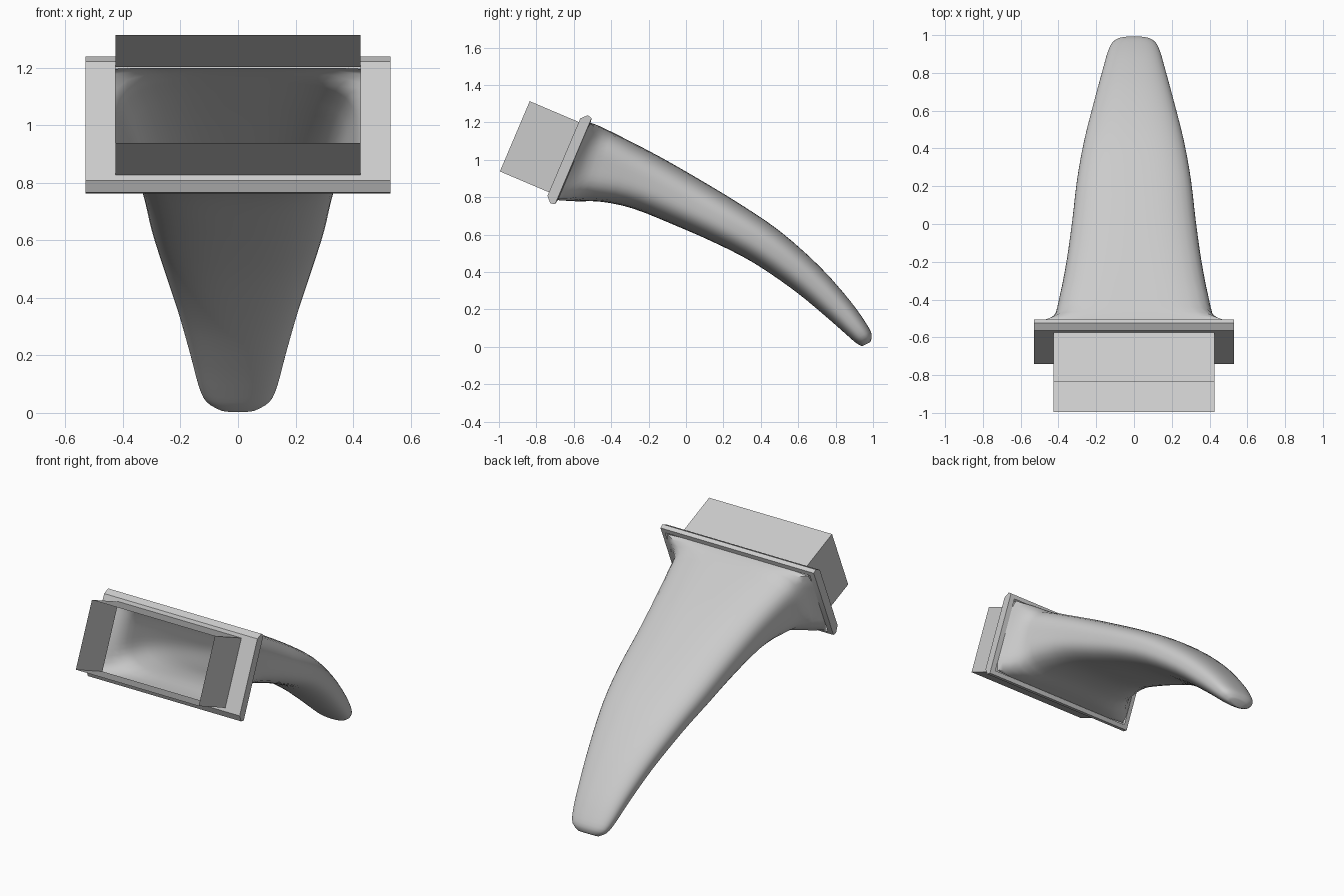
import bpy, bmesh, math
from mathutils import Vector

if "Cube" in bpy.data.objects:
    bpy.data.objects.remove(bpy.data.objects["Cube"])

TILT = math.radians(23)
AXIS = Vector((0, math.cos(TILT), -math.sin(TILT)))
UP = Vector((0, math.sin(TILT), math.cos(TILT)))
BASE = Vector((0, -0.653, 1.014))      # centre of the flange's front plane


def loft(name, rings, cap_end=False, angle=30):
    bm = bmesh.new()
    loops = [[bm.verts.new(p) for p in ring] for ring in rings]
    n = len(loops[0])
    for a, b in zip(loops, loops[1:]):
        for i in range(n):
            j = (i + 1) % n
            bm.faces.new((a[i], a[j], b[j], b[i]))
    if cap_end:
        bm.faces.new(loops[-1])
    bmesh.ops.recalc_face_normals(bm, faces=bm.faces[:])
    mesh = bpy.data.meshes.new(name)
    bm.to_mesh(mesh)
    bm.free()
    obj = bpy.data.objects.new(name, mesh)
    bpy.context.collection.objects.link(obj)
    bpy.ops.object.select_all(action='DESELECT')
    obj.select_set(True)
    bpy.context.view_layer.objects.active = obj
    bpy.ops.object.shade_smooth_by_angle(angle=math.radians(angle))
    return obj


def rect(s, w, h):
    c = BASE + AXIS * s
    return [c + Vector((x * w, 0, 0)) + UP * (z * h)
            for x, z in ((-1, -1), (1, -1), (1, 1), (-1, 1))]


def section(ty, tz, by, bz, w, n, count=48):
    # rounded cross-section between a top and a bottom point
    top, bot = Vector((0, ty, tz)), Vector((0, by, bz))
    mid, half = (top + bot) / 2, (top - bot) / 2
    pts = []
    for i in range(count):
        a = 2 * math.pi * i / count
        c, s = math.cos(a), math.sin(a)
        r = (abs(c) ** n + abs(s) ** n) ** (-1 / n)
        pts.append(mid + Vector((w * r * c, 0, 0)) + half * (r * s))
    return pts


def spline(keys, steps):
    out = []
    for i in range(len(keys) - 1):
        p0, p1 = keys[max(i - 1, 0)], keys[i]
        p2, p3 = keys[i + 1], keys[min(i + 2, len(keys) - 1)]
        for k in range(steps):
            t = k / steps
            out.append([0.5 * (2 * b + (c - a) * t + (2 * a - 5 * b + 4 * c - d) * t * t
                               + (3 * b - a - 3 * c + d) * t ** 3)
                        for a, b, c, d in zip(p0, p1, p2, p3)])
    return out + [keys[-1]]


# open sheet socket
loft("socket", [rect(-0.285, 0.425, 0.204), rect(0, 0.425, 0.204)])

# flange around the socket
loft("flange", [rect(0, 0.425, 0.204), rect(0, 0.53, 0.225), rect(0.03, 0.53, 0.256),
                rect(0.055, 0.53, 0.25), rect(0.06, 0.50, 0.225)])

# curved hollow tooth: top y, z, bottom y, z, half width, squareness
KEYS = [
    (-0.510, 1.198, -0.686, 0.784, 0.50, 24),
    (-0.463, 1.180, -0.590, 0.778, 0.430, 6),
    (-0.350, 1.125, -0.450, 0.775, 0.395, 3.8),
    (-0.140, 1.016, -0.280, 0.738, 0.358, 3.1),
    (0.080, 0.890, -0.060, 0.650, 0.327, 2.8),
    (0.286, 0.765, 0.150, 0.558, 0.303, 2.7),
    (0.500, 0.620, 0.360, 0.450, 0.265, 2.6),
    (0.714, 0.430, 0.580, 0.300, 0.210, 2.5),
    (0.874, 0.250, 0.750, 0.160, 0.165, 2.5),
    (0.960, 0.130, 0.850, 0.072, 0.138, 2.5),
    (0.993, 0.065, 0.905, 0.024, 0.112, 2.5),
    (0.985, 0.025, 0.940, 0.003, 0.065, 2.5),
]
loft("tooth", [section(*k) for k in spline(KEYS, 3)], cap_end=True, angle=50)
